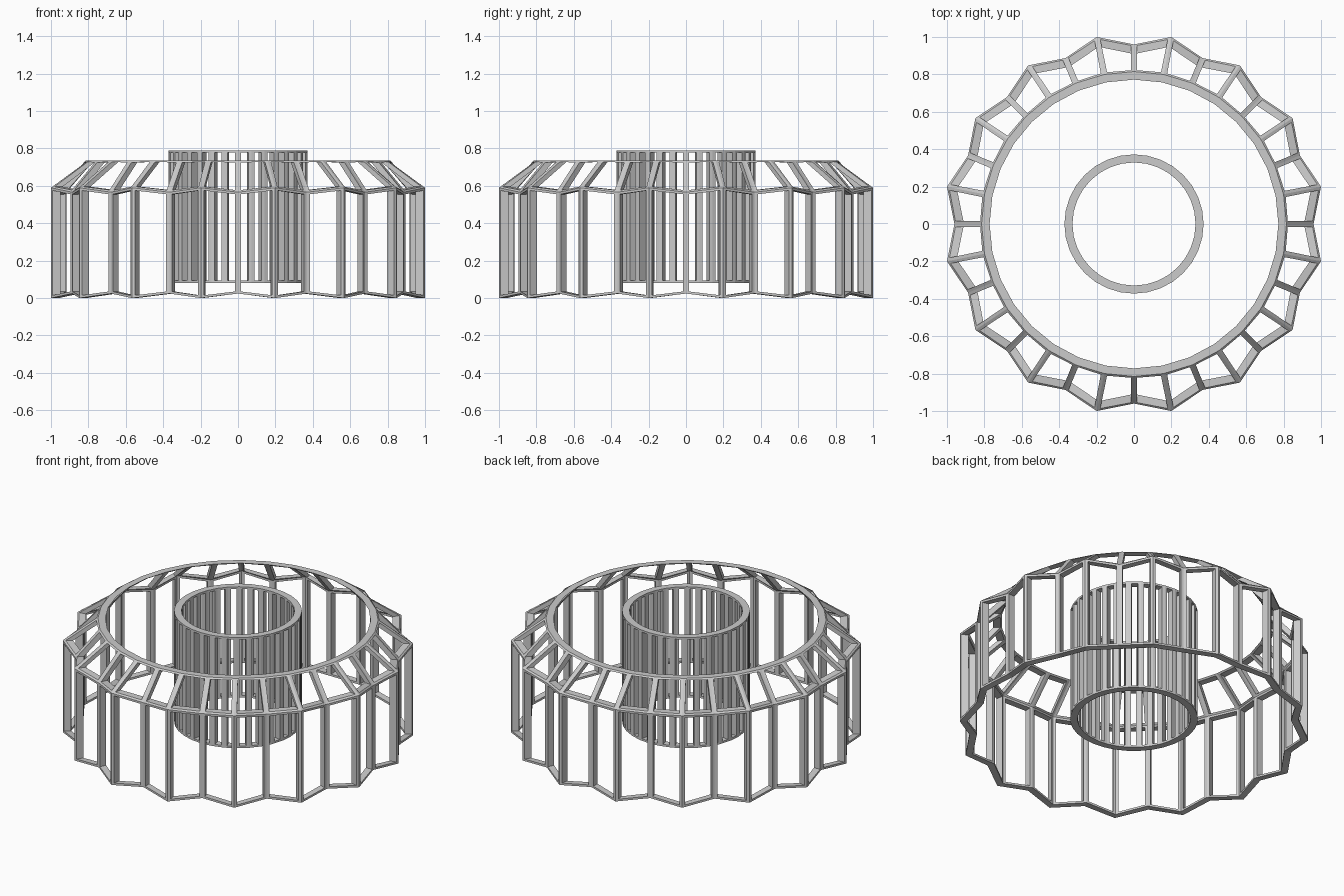
import bpy, bmesh, math
from mathutils import Vector

cube = bpy.data.objects.get("Cube")
if cube:
    bpy.data.objects.remove(cube, do_unlink=True)

SIDES = 32
DEPTH = 0.043        # radial depth of every bar
POST = 0.017         # half width of posts
RING = 0.013         # height of ring bars beside each opening

grey = bpy.data.materials.new("light grey")
grey.use_nodes = True
colour = (0.6, 0.6, 0.6, 1)
grey.diffuse_color = colour
grey.node_tree.nodes["Principled BSDF"].inputs["Base Color"].default_value = colour


def polar(r, angle, z):
    return Vector((r * math.cos(angle), r * math.sin(angle), z))


def inset_corners(a, b, c, d):
    """Corners of the opening in panel a-b (bottom), c-d (top)."""
    def shift(p, side, up):
        return p + (side - p).normalized() * POST + (up - p).normalized() * RING
    return [shift(a, b, d), shift(b, a, c), shift(c, d, b), shift(d, c, a)]


def open_frame(name, levels):
    """Cage of panels; each level is a pair of (radius, z) for even and odd corners."""
    bm = bmesh.new()
    shells = []
    for offset in (0, DEPTH):
        shells.append([[bm.verts.new(polar(lv[k % 2][0] - offset, k * math.tau / SIDES, lv[k % 2][1]))
                        for k in range(SIDES)] for lv in levels])
    for k in range(SIDES):
        n = (k + 1) % SIDES
        for i in range(len(levels) - 1):
            holes = []
            for shell in shells:
                panel = [shell[i][k], shell[i][n], shell[i + 1][n], shell[i + 1][k]]
                hole = [bm.verts.new(p) for p in inset_corners(*[v.co for v in panel])]
                # border of the panel around its opening
                for j in range(4):
                    m = (j + 1) % 4
                    bm.faces.new((panel[j], panel[m], hole[m], hole[j]))
                holes.append(hole)
            # walls through the opening
            for j in range(4):
                m = (j + 1) % 4
                bm.faces.new((holes[0][j], holes[0][m], holes[1][m], holes[1][j]))
        # flat bottom and top rings
        for i in (0, len(levels) - 1):
            bm.faces.new((shells[0][i][k], shells[0][i][n], shells[1][i][n], shells[1][i][k]))
    bmesh.ops.recalc_face_normals(bm, faces=bm.faces)
    mesh = bpy.data.meshes.new(name)
    bm.to_mesh(mesh)
    bm.free()
    mesh.materials.append(grey)
    obj = bpy.data.objects.new(name, mesh)
    bpy.context.collection.objects.link(obj)
    return obj


# Pleated outer wall with sloping roof bars up to a round ring
open_frame("outer_frame", [
    ((0.96, 0.024), (1.0196, 0.0)),
    ((0.96, 0.566), (1.0196, 0.59)),
    ((0.815, 0.735), (0.815, 0.735)),
])

# Round central cage
open_frame("inner_cage", [
    ((0.372, 0.08), (0.372, 0.08)),
    ((0.372, 0.79), (0.372, 0.79)),
])
